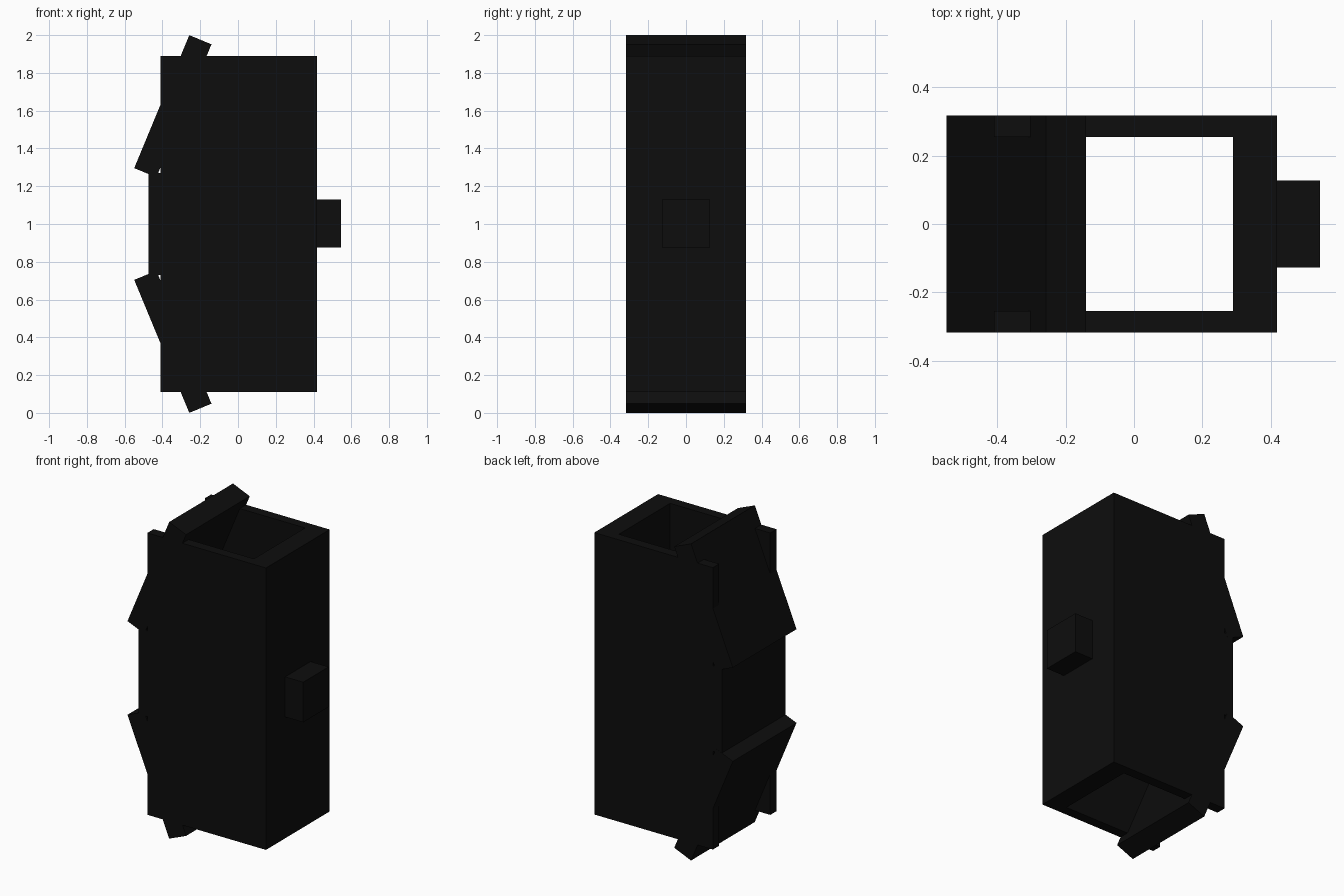
import bpy
import math

cube = bpy.data.objects.get("Cube")
if cube:
    bpy.data.objects.remove(cube, do_unlink=True)

# Single near-black finish
black = bpy.data.materials.new("matte_black")
black.use_nodes = True
colour = (0.004, 0.004, 0.004, 1)
black.diffuse_color = colour
black.node_tree.nodes["Principled BSDF"].inputs["Base Color"].default_value = colour

HALF_DEPTH = 0.318
THICK = 0.127
MID = 1.0


def box(name, centre, size, tilt=0):
    """Flat-shaded box, tilted about the y axis."""
    bpy.ops.mesh.primitive_cube_add(size=1, location=centre, rotation=(0, tilt, 0))
    obj = bpy.context.object
    obj.name = name
    obj.scale = size
    bpy.ops.object.transform_apply(location=False, rotation=True, scale=True)
    obj.data.materials.append(black)
    return obj


# Thin front and back walls of the open sleeve
for name, side in (("front_wall", -1), ("back_wall", 1)):
    box(name, (-0.06, side * (HALF_DEPTH - 0.0315), MID), (0.70, 0.063, 1.78))

# Thick side wall with its square peg
box("left_wall", (0.354, 0, MID), (THICK + 0.001, 2 * HALF_DEPTH, 1.78))
box("side_peg", (0.481, 0, MID + 0.003), (THICK, 0.254, 0.253))

# Short upright panel between the sloping panels
box("right_middle_panel", (-0.4095, 0, MID), (THICK, 2 * HALF_DEPTH - 0.001, 0.54))

# Sloping panels, mirrored above and below the middle
for name, side in (("upper_sloping_panel", 1), ("lower_sloping_panel", -1)):
    box(name, (-0.345, 0, MID + side * 0.6235),
        (THICK, 2 * HALF_DEPTH, 0.762), side * math.radians(22.5))
